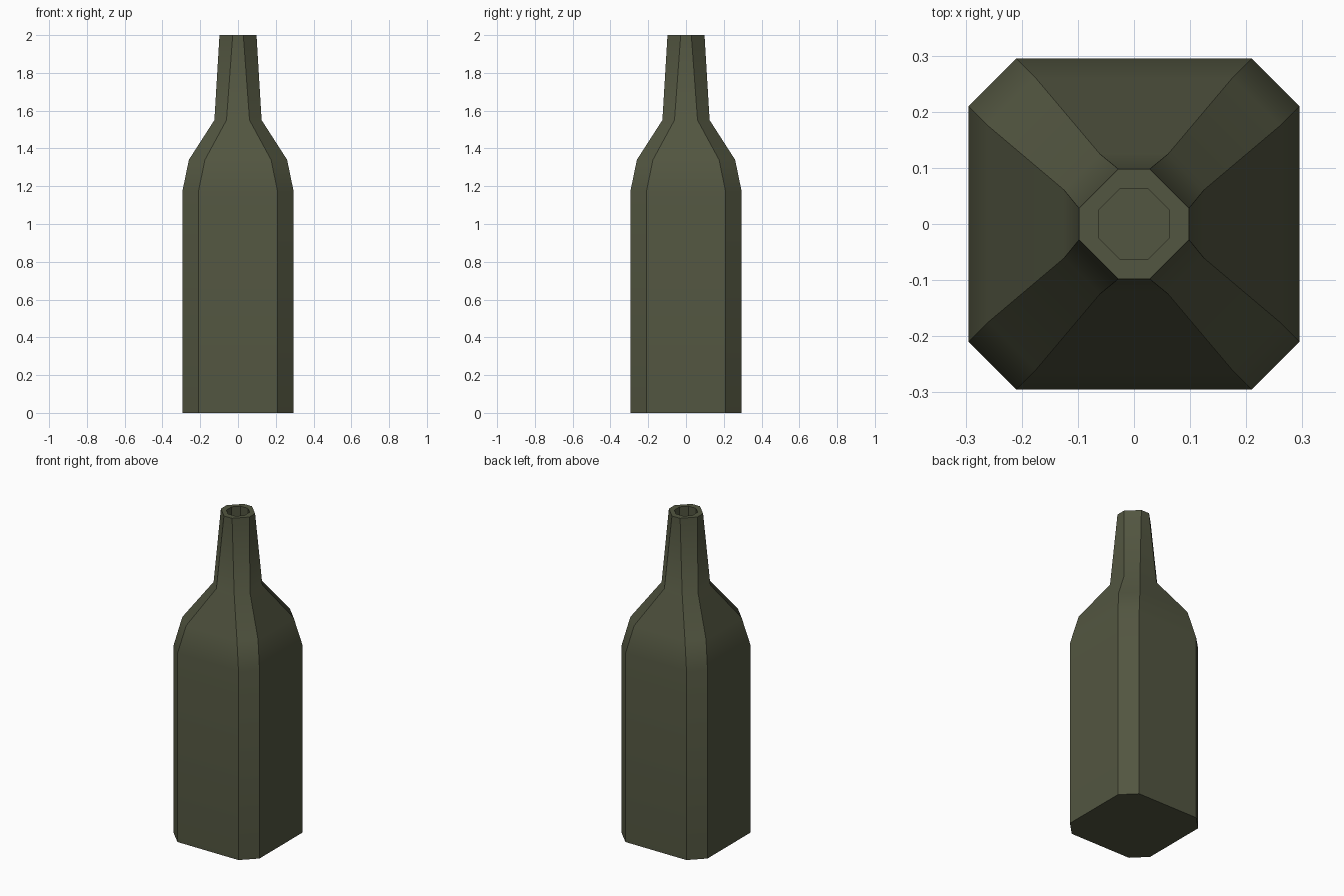
import bpy, bmesh

if "Cube" in bpy.data.objects:
    bpy.data.objects.remove(bpy.data.objects["Cube"])

# Outer and inner sections: height, half width, half length of the flat side
SECTIONS = [
    (0.00, 0.295, 0.21),
    (1.17, 0.295, 0.21),
    (1.34, 0.26, 0.175),
    (1.55, 0.125, 0.061),
    (2.00, 0.098, 0.028),
    (2.00, 0.062, 0.026),   # inner lip
    (1.84, 0.062, 0.026),   # mouth floor
]


def ring(bm, z, h, f):
    """Chamfered square ring, counter-clockwise."""
    pts = [(h, -f), (h, f), (f, h), (-f, h), (-h, f), (-h, -f), (-f, -h), (f, -h)]
    return [bm.verts.new((x, y, z)) for x, y in pts]


glass = bpy.data.materials.new("dark olive glass")
glass.diffuse_color = (0.085, 0.092, 0.052, 1.0)
glass.use_nodes = True
glass.node_tree.nodes["Principled BSDF"].inputs["Base Color"].default_value = glass.diffuse_color

# Bottle: rings joined into a body, shoulder, neck and hollow mouth
bm = bmesh.new()
rings = [ring(bm, *s) for s in SECTIONS]
for a, b in zip(rings, rings[1:]):
    for i in range(8):
        j = (i + 1) % 8
        bm.faces.new((a[i], a[j], b[j], b[i]))
bm.faces.new(rings[0][::-1])
bm.faces.new(rings[-1])

# Smooth shading up the profile, sharp facet corners, base and lip
soft = {v for r in rings[1:4] for v in r}
for f in bm.faces:
    f.smooth = True
for e in bm.edges:
    v1, v2 = e.verts
    level = abs(v1.co.z - v2.co.z) < 1e-5
    e.smooth = level and v1 in soft and v2 in soft

mesh = bpy.data.meshes.new("bottle")
bm.to_mesh(mesh)
bm.free()
mesh.materials.append(glass)
bottle = bpy.data.objects.new("bottle", mesh)
bpy.context.collection.objects.link(bottle)
